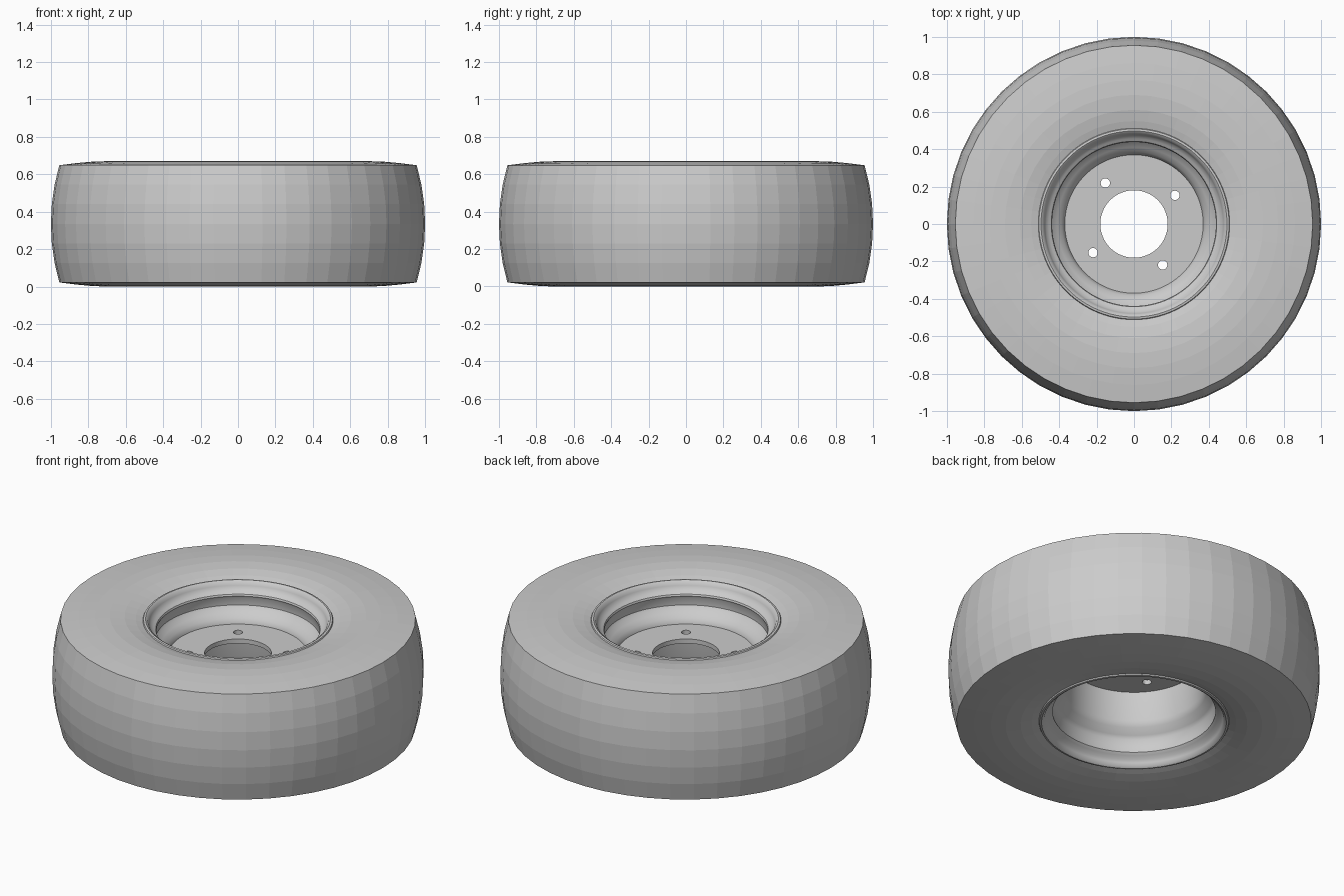
import bpy, bmesh
from math import cos, sin, pi, radians

if "Cube" in bpy.data.objects:
    bpy.data.objects.remove(bpy.data.objects["Cube"])


def lathe(name, profile, segs, smooth):
    """Revolve a closed (radius, z) profile about the z axis."""
    bm = bmesh.new()
    rings = [[bm.verts.new((r * cos(2 * pi * i / segs), r * sin(2 * pi * i / segs), z))
              for i in range(segs)] for r, z in profile]
    for a, b in zip(rings, rings[1:] + rings[:1]):
        for i in range(segs):
            j = (i + 1) % segs
            bm.faces.new((a[i], a[j], b[j], b[i]))
    bmesh.ops.recalc_face_normals(bm, faces=bm.faces)
    mesh = bpy.data.meshes.new(name)
    bm.to_mesh(mesh)
    bm.free()
    obj = bpy.data.objects.new(name, mesh)
    bpy.context.collection.objects.link(obj)
    if smooth:
        bpy.ops.object.select_all(action='DESELECT')
        obj.select_set(True)
        bpy.context.view_layer.objects.active = obj
        bpy.ops.object.shade_smooth_by_angle(angle=radians(35))
    return obj


MID = 0.335

# Faceted tyre: upper half of the section, mirrored to the lower half
half = [(1.0, MID), (0.995, 0.44), (0.98, 0.545), (0.955, 0.648), (0.86, 0.66),
        (0.77, 0.668), (0.69, 0.67), (0.61, 0.664), (0.55, 0.652), (0.49, 0.635),
        (0.475, 0.57)]
tyre = half + [(r, 2 * MID - z) for r, z in reversed(half[1:])]
lathe("tyre", tyre, 48, False)

# Rim barrel: flanges, bead seats and drop centre, given a sheet thickness
inner = [(0.513, 0.638), (0.508, 0.648), (0.497, 0.65), (0.485, 0.642), (0.478, 0.625),
         (0.47, 0.608), (0.455, 0.598), (0.442, 0.59), (0.438, 0.58), (0.443, 0.57),
         (0.444, 0.525), (0.435, 0.512), (0.41, 0.495), (0.385, 0.475), (0.37, 0.45),
         (0.368, 0.42), (0.375, 0.38), (0.378, 0.25), (0.39, 0.215), (0.425, 0.185),
         (0.438, 0.165), (0.441, 0.10), (0.438, 0.088), (0.45, 0.075), (0.47, 0.062),
         (0.478, 0.045), (0.485, 0.028), (0.497, 0.02), (0.508, 0.022), (0.513, 0.032)]
outer = [(0.495, 0.06), (0.46, 0.09), (0.455, 0.18), (0.40, 0.24), (0.39, 0.45),
         (0.455, 0.51), (0.46, 0.58), (0.495, 0.61)]
lathe("rim_barrel", inner + outer, 96, True)

# Wheel disc with centre bore
disc = lathe("wheel_disc", [(0.18, 0.446), (0.376, 0.446), (0.376, 0.42), (0.18, 0.42)], 96, True)

# Four bolt holes
for k in range(4):
    a = radians(35 + 90 * k)
    bpy.ops.mesh.primitive_cylinder_add(vertices=24, radius=0.025, depth=0.2,
                                        location=(0.267 * cos(a), 0.267 * sin(a), 0.433))
    cutter = bpy.context.object
    cutter.name = f"bolt_hole_cutter_{k + 1}"
    mod = disc.modifiers.new(f"bolt_hole_{k + 1}", 'BOOLEAN')
    mod.operation = 'DIFFERENCE'
    mod.solver = 'EXACT'
    mod.object = cutter
    bpy.context.view_layer.objects.active = disc
    bpy.ops.object.modifier_apply(modifier=mod.name)
    bpy.data.objects.remove(cutter, do_unlink=True)
